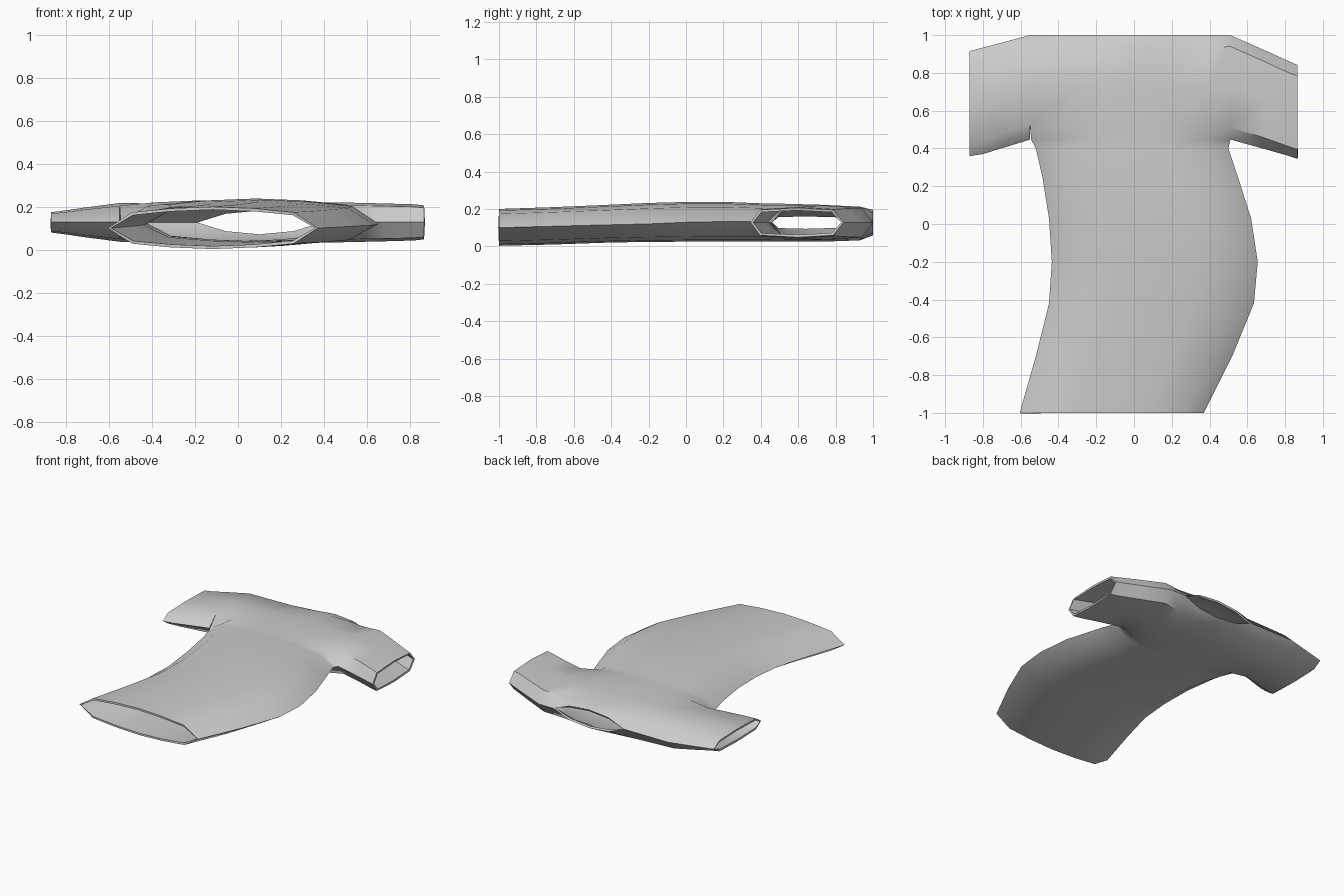
import bpy, bmesh

if "Cube" in bpy.data.objects:
    bpy.data.objects.remove(bpy.data.objects["Cube"])

bm = bmesh.new()


def sheet(rows):
    """Quad grid between equally long rows of points."""
    grid = [[bm.verts.new(p) for p in row] for row in rows]
    for a, b in zip(grid, grid[1:]):
        for i in range(len(a) - 1):
            bm.faces.new((a[i], a[i + 1], b[i + 1], b[i]))


T = [-1, -.77, -.4, 0, .4, .77, 1]          # columns across the body
BULGE = [0, .74, .92, 1, .92, .74, 0]       # cross-section height

# body: y, left x, right x, bottom z, middle z, top z
BODY = [(-1, -.605, .37, .003, .10, .200), (-.7, -.52, .52, .01, .108, .210),
        (-.42, -.45, .635, .02, .115, .222), (-.2, -.435, .655, .024, .12, .232),
        (.03, -.45, .62, .025, .13, .238), (.25, -.485, .55, .025, .133, .236),
        (.40, -.52, .50, .025, .132, .230)]
ARMPIT = (.447, -.545, .51, .025, .128, .228)
NECK_X = [-.19, -.06, .10, .26, .39]

# sleeve rings: x, five y values from armpit to shoulder, half thickness
LEFT = [(-.55, (.447, .53, .73, .92, 1), .09),
        (-.72, (.395, .47, .68, .88, .955), .068),
        (-.80, (.37, .44, .65, .86, .934), .056),
        (-.87, (.36, .42, .64, .85, .915), .047)]
RIGHT = [(.51, (.447, .51, .73, .94, 1), .092),
         (.68, (.40, .46, .66, .865, .925), .088),
         (.82, (.36, .41, .61, .80, .862), .084),
         (.865, (.345, .395, .595, .785, .842), .079)]
SLEEVE_BULGE = [0, .86, 1, .86, 0]
MID = .127


def sleeve_row(ring, s):
    x, ys, h = ring
    mids = [.128, MID, MID, MID, MID]
    return [(x, y, m + s * h * b) for y, m, b in zip(ys, mids, SLEEVE_BULGE)]


for s in (1, -1):
    # torso from hem to armpits
    rows = []
    for y, l, r, lo, mid, hi in BODY + [ARMPIT]:
        h = hi - mid if s > 0 else lo - mid
        rows.append([((l + r) / 2 + t * (r - l) / 2, y, mid + h * b)
                     for t, b in zip(T, BULGE)])
    # chest rows between the sleeve roots, narrowing toward the neck
    low = [p[0] for p in rows[-1]][1:-1]
    left, right = sleeve_row(LEFT[0], s), sleeve_row(RIGHT[0], s)
    for k, f, zc in ((1, .15, (.228, .025)), (2, .55, (.222, .025)), (3, .9, (.212, .032))):
        z = zc[0] if s > 0 else zc[1]
        y = (left[k][1] + right[k][1]) / 2
        row = [left[k]]
        for j, (a, b) in enumerate(zip(low, NECK_X)):
            zz = z + (0, 0, 0, 0, 0)[j] - s * (.008 if j in (0, 4) else 0)
            row.append((a + (b - a) * f, y, zz))
        rows.append(row + [right[k]])
    # shoulder line and neck opening
    neck = [(x, 1, MID + s * h) for x, h in zip(NECK_X, (0, .052, .068, .052, 0))]
    rows.append([left[4]] + neck + [right[4]])
    sheet(rows)
    # sleeves
    for side in (LEFT, RIGHT):
        sheet([sleeve_row(r, s) for r in side])

bmesh.ops.remove_doubles(bm, verts=bm.verts, dist=.0005)
bmesh.ops.recalc_face_normals(bm, faces=bm.faces)
# make sure the shell faces outward: chest top must point up
top = max(bm.faces, key=lambda f: f.calc_center_median().z)
if top.normal.z < 0:
    bmesh.ops.reverse_faces(bm, faces=bm.faces)

me = bpy.data.meshes.new("shirt")
bm.to_mesh(me)
bm.free()
shirt = bpy.data.objects.new("shirt", me)
bpy.context.collection.objects.link(shirt)
bpy.context.view_layer.objects.active = shirt
shirt.select_set(True)

# cloth thickness, inward
sol = shirt.modifiers.new("cloth", 'SOLIDIFY')
sol.thickness = .014
sol.offset = -1
bpy.ops.object.modifier_apply(modifier="cloth")
bpy.ops.object.shade_smooth_by_angle(angle=.75)
